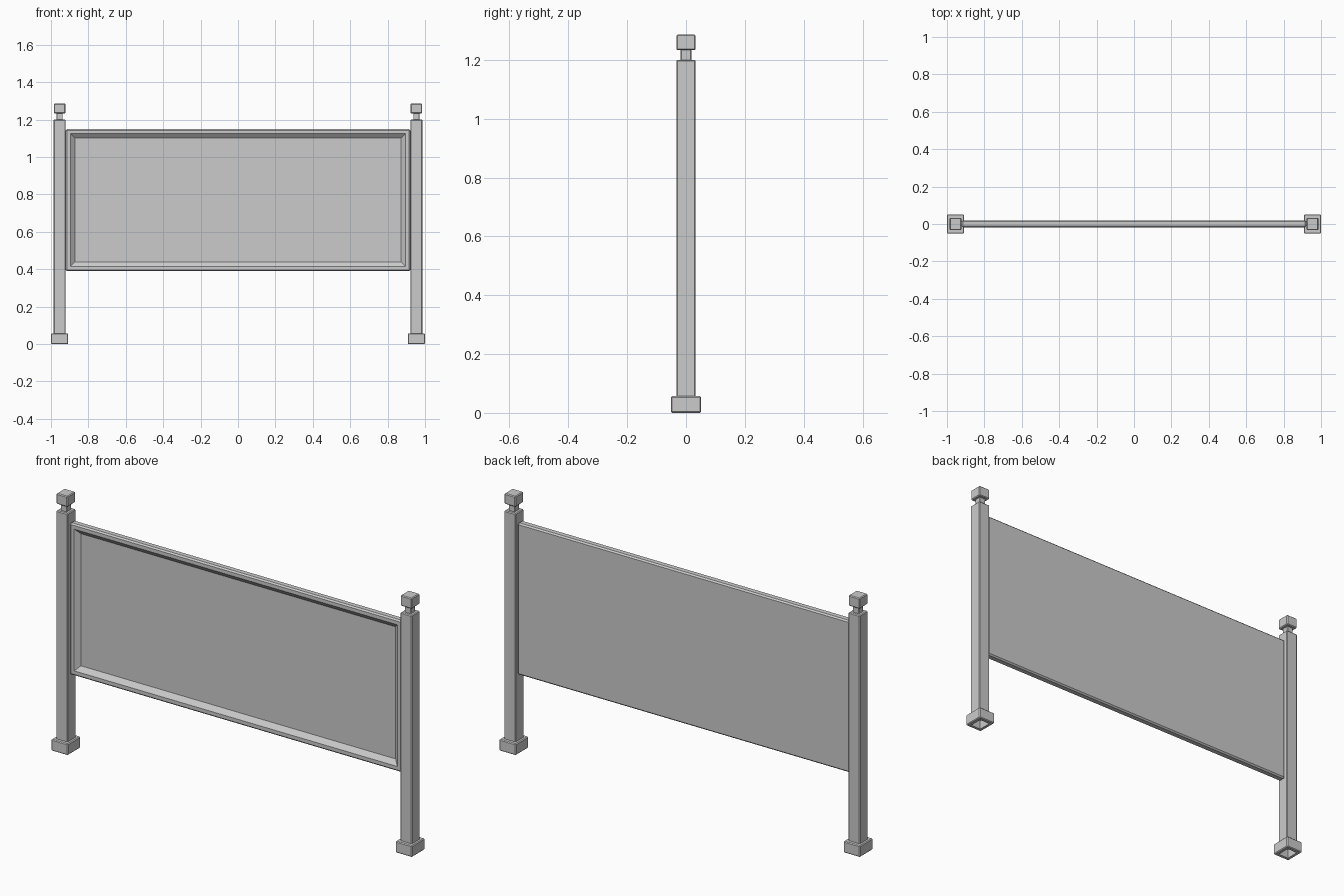
import bpy, bmesh

if "Cube" in bpy.data.objects:
    bpy.data.objects.remove(bpy.data.objects["Cube"])


def make_box(name, lo, hi, bevel=0.004, edit=None):
    """Box between two corners, with optional bmesh edit and a small edge bevel."""
    bm = bmesh.new()
    bmesh.ops.create_cube(bm, size=1)
    for v in bm.verts:
        v.co = [(a + b) / 2 + c * (b - a) for a, b, c in zip(lo, hi, v.co)]
    bmesh.ops.bevel(bm, geom=bm.edges[:], offset=bevel, segments=1,
                    affect='EDGES', profile=0.5)
    if edit:
        edit(bm)
    me = bpy.data.meshes.new(name)
    bm.to_mesh(me)
    bm.free()
    ob = bpy.data.objects.new(name, me)
    bpy.context.collection.objects.link(ob)
    return ob


def big_face(bm, axis, sign):
    bm.normal_update()
    return max(bm.faces, key=lambda f: (round(f.normal[axis] * sign, 3), f.calc_area()))


# Board: flat back, front frame with a sloped recess
def recess_front(bm):
    f = big_face(bm, 1, -1)
    bmesh.ops.inset_region(bm, faces=[f], thickness=0.018, use_even_offset=True)
    bmesh.ops.inset_region(bm, faces=[f], thickness=0.024, use_even_offset=True)
    for v in f.verts:
        v.co.y += 0.02


# Foot: hollow underside
def hollow_bottom(bm):
    f = big_face(bm, 2, -1)
    bmesh.ops.inset_region(bm, faces=[f], thickness=0.014, use_even_offset=True)
    bmesh.ops.inset_region(bm, faces=[f], thickness=0.0005, use_even_offset=True)
    for v in f.verts:
        v.co.z += 0.045


make_box("board", (-0.921, -0.018, 0.39), (0.921, 0.02, 1.15), 0.007, recess_front)

# Posts, one on each side: foot, shaft, neck and cap
for side, s in (("left", -1), ("right", 1)):
    def part(name, hx, hy, z0, z1, bevel, edit=None):
        c = 0.954 * s
        make_box(f"{side}_{name}", (c - hx, -hy, z0), (c + hx, hy, z1), bevel, edit)

    part("foot", 0.046, 0.051, 0.0, 0.057, 0.004, hollow_bottom)
    part("post", 0.032, 0.0325, 0.05, 1.2, 0.004)
    part("neck", 0.017, 0.018, 1.19, 1.24, 0.002)
    part("cap", 0.031, 0.0325, 1.233, 1.286, 0.004)
